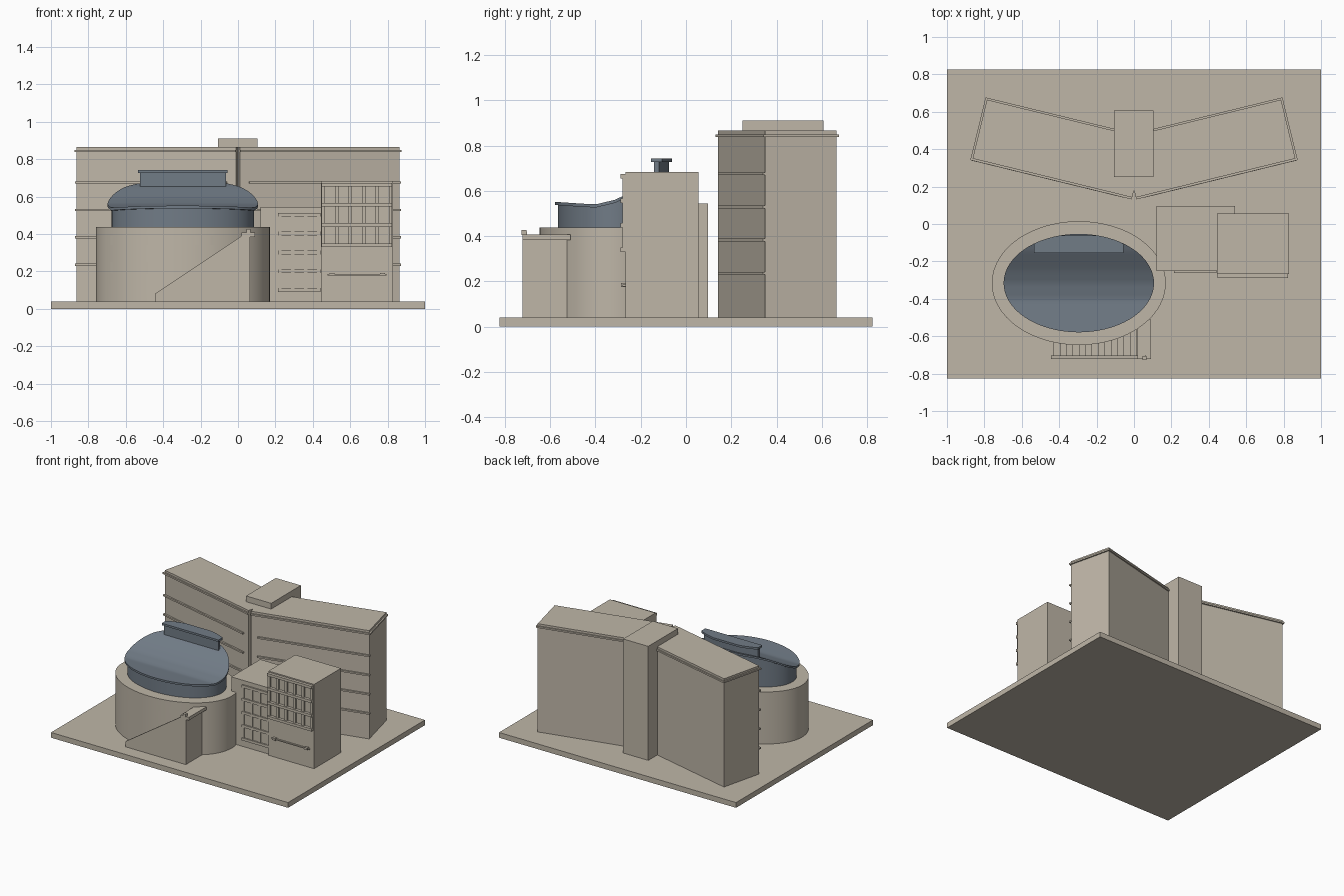
import bpy, bmesh, math
from mathutils import Matrix, Vector

if "Cube" in bpy.data.objects:
    bpy.data.objects.remove(bpy.data.objects["Cube"])


def material(name, rgb):
    m = bpy.data.materials.new(name)
    m.diffuse_color = (*rgb, 1)
    m.use_nodes = True
    m.node_tree.nodes["Principled BSDF"].inputs["Base Color"].default_value = m.diffuse_color
    return m


STONE = material("warm_stone", (0.52, 0.47, 0.39))
SLATE = material("slate_blue", (0.165, 0.2, 0.24))


def finish(name, bm, mat=STONE, smooth=False):
    bmesh.ops.recalc_face_normals(bm, faces=bm.faces)
    me = bpy.data.meshes.new(name)
    bm.to_mesh(me)
    bm.free()
    me.materials.append(mat)
    ob = bpy.data.objects.new(name, me)
    bpy.context.collection.objects.link(ob)
    if smooth:
        bpy.context.view_layer.objects.active = ob
        ob.select_set(True)
        bpy.ops.object.shade_smooth_by_angle(angle=math.radians(30))
        ob.select_set(False)
    return ob


def add_box(bm, x0, x1, y0, y1, z0, z1):
    m = Matrix.Translation(((x0 + x1) / 2, (y0 + y1) / 2, (z0 + z1) / 2)) @ \
        Matrix.Diagonal((x1 - x0, y1 - y0, z1 - z0, 1))
    bmesh.ops.create_cube(bm, size=1, matrix=m)


def boxes(name, dims, mat=STONE):
    bm = bmesh.new()
    for d in dims:
        add_box(bm, *d)
    return finish(name, bm, mat)


def push_in(bm, faces, move):
    """Recess a group of faces with the given vertex function."""
    ret = bmesh.ops.extrude_face_region(bm, geom=faces)
    for v in [g for g in ret["geom"] if isinstance(g, bmesh.types.BMVert)]:
        v.co = move(v.co)


def recessed_box(bm, dims, windows, depth):
    """Box whose front (-y) face has rectangular recesses (x0, x1, z0, z1)."""
    add_box(bm, *dims)
    cuts = {(0, v) for w in windows for v in w[:2]} | {(2, v) for w in windows for v in w[2:]}
    for axis, v in sorted(cuts):
        n = Vector((axis == 0, 0, axis == 2))
        bmesh.ops.bisect_plane(bm, geom=bm.verts[:] + bm.edges[:] + bm.faces[:],
                               plane_co=n * v, plane_no=n)
    bm.normal_update()
    for x0, x1, z0, z1 in windows:
        hit = []
        for f in bm.faces:
            c = f.calc_center_median()
            if abs(c.y - dims[2]) < 1e-4 and x0 < c.x < x1 and z0 < c.z < z1:
                hit.append(f)
        push_in(bm, hit, lambda co: co + Vector((0, depth, 0)))


# Ground slab
boxes("ground_slab", [(-1, 1, -0.825, 0.825, 0, 0.04)])

# Rear wings: one angled block with window strips, mirrored across x
FLOORS = [0.245, 0.392, 0.538, 0.685]
WING = Matrix.Translation((0.01, 0.142, 0)) @ Matrix.Rotation(math.radians(13.7), 4, "Z")


def mirrored_wing(name, bm):
    bm.transform(WING)
    ob = finish(name, bm)
    mod = ob.modifiers.new("mirror", "MIRROR")
    mod.use_mirror_merge = False


bm = bmesh.new()
recessed_box(bm, (0, 0.878, 0, 0.324, 0.04, 0.866),
             [(0.072, 0.805, z, z + 0.08) for z in FLOORS], 0.027)
mirrored_wing("rear_wing", bm)
bm = bmesh.new()
for z in FLOORS:
    add_box(bm, 0.05, 0.884, -0.012, 0.004, z - 0.015, z - 0.003)
mirrored_wing("floor_ledges", bm)
bm = bmesh.new()
add_box(bm, 0.0, 0.888, -0.011, 0.334, 0.838, 0.85)
mirrored_wing("roof_ledge", bm)

# Stair tower between the wings
boxes("rear_tower", [(-0.107, 0.105, 0.25, 0.608, 0.04, 0.91)])

# Oval hall with recessed window bands
CX, CY = -0.295, -0.316
RX, RY = 0.465, 0.331
WIN_ANGLES = [(214, 246.6), (255.7, 280.5), (288.5, 319.7)]
WIN_HEIGHTS = [(0.19, 0.25), (0.34, 0.39)]
angles = [i * 4 for i in range(53)]
for a, b in WIN_ANGLES:
    angles += [a + (b - a) * i / 8 for i in range(9)]
angles += [251, 284.5] + [324 + 4 * i for i in range(9)]
angles.sort()
levels = [0.04, 0.19, 0.25, 0.34, 0.39, 0.437]
bm = bmesh.new()
rings = [[bm.verts.new((CX + RX * math.cos(math.radians(a)), CY + RY * math.sin(math.radians(a)), z))
          for a in angles] for z in levels]
n = len(angles)
walls = {}
for k in range(len(levels) - 1):
    for i in range(n):
        j = (i + 1) % n
        walls[k, i] = bm.faces.new((rings[k][i], rings[k][j], rings[k + 1][j], rings[k + 1][i]))
bm.faces.new(rings[-1])
bm.faces.new(rings[0][::-1])
for a, b in WIN_ANGLES:
    for z0, z1 in WIN_HEIGHTS:
        k = levels.index(z0)
        hit = [walls[k, i] for i in range(n) if a - 0.01 <= angles[i] < b - 0.01]
        push_in(bm, hit, lambda co: Vector((CX + (co.x - CX) * 0.955, CY + (co.y - CY) * 0.955, co.z)))
finish("oval_hall", bm, STONE, True)

# Swooping roof: height depends on y only, outline is an ellipse
PROFILE = [(-0.6, 0.553), (-0.5, 0.546), (-0.4, 0.54), (-0.316, 0.56), (-0.25, 0.59),
           (-0.15, 0.65), (-0.1, 0.672), (-0.04, 0.682)]


def roof_z(y):
    for (y0, z0), (y1, z1) in zip(PROFILE, PROFILE[1:]):
        if y <= y1:
            return z0 + (z1 - z0) * (y - y0) / (y1 - y0)
    return PROFILE[-1][1]


def oval_sweep(name, rx, ry, top, bottom, mat, y_min=-9.0, y_max=9.0, half=9.0):
    """Solid with elliptical plan, optionally clipped, and heights given by y."""
    bm = bmesh.new()
    rows = []
    ys = [CY - ry * math.cos(0.03 + (math.pi - 0.06) * i / 40) for i in range(41)]
    ys = sorted({min(max(y, y_min), y_max) for y in ys})
    for y in ys:
        w = min(half, rx * math.sqrt(1 - ((y - CY) / ry) ** 2))
        rows.append([bm.verts.new((CX + s * w, y, f(y)))
                     for s, f in ((-1, top), (1, top), (1, bottom), (-1, bottom))])
    for a, b in zip(rows, rows[1:]):
        for i in range(4):
            j = (i + 1) % 4
            bm.faces.new((a[i], a[j], b[j], b[i]))
    bm.faces.new(rows[0])
    bm.faces.new(rows[-1][::-1])
    return finish(name, bm, mat, True)


oval_sweep("roof_drum", 0.38, 0.25, lambda y: roof_z(y) - 0.008, lambda y: 0.43, SLATE)
oval_sweep("curved_roof", 0.402, 0.263, roof_z, lambda y: roof_z(y) - 0.014, SLATE)
oval_sweep("skylight_body", 0.38, 0.245, lambda y: 0.73, lambda y: 0.64, SLATE, -0.142, -0.075, 0.23)
oval_sweep("skylight_lid", 0.402, 0.263, lambda y: 0.742, lambda y: 0.727, SLATE, -0.155, -0.062, 0.24)


def prism_y(name, pts, y0, y1):
    """Extrude an x-z outline along y."""
    bm = bmesh.new()
    a = [bm.verts.new((x, y0, z)) for x, z in pts]
    b = [bm.verts.new((x, y1, z)) for x, z in pts]
    bm.faces.new(a)
    bm.faces.new(b[::-1])
    for i in range(len(pts)):
        j = (i + 1) % len(pts)
        bm.faces.new((a[i], a[j], b[j], b[i]))
    finish(name, bm)


# Outside staircase with a sloping parapet
prism_y("stair_parapet", [(-0.445, 0.04), (0.065, 0.04), (0.065, 0.42), (-0.445, 0.08)], -0.722, -0.702)
steps = [(-0.43, 0.04)]
for i in range(14):
    x, z = -0.43 + i * 0.034, 0.04 + (i + 1) * 0.0235
    steps += [(x, z), (x + 0.034, z)]
steps += [(0.065, 0.369), (0.065, 0.04)]
prism_y("stair_steps", steps, -0.702, -0.545)
boxes("stair_landing", [(0.02, 0.09, -0.722, -0.51, 0.383, 0.407),
                        (0.02, 0.065, -0.702, -0.5, 0.04, 0.385),
                        (0.045, 0.068, -0.728, -0.705, 0.405, 0.428)])

# Two entrance blocks, right of the hall
bm = bmesh.new()
recessed_box(bm, (0.12, 0.54, -0.252, 0.097, 0.04, 0.545), [(0.215, 0.44, 0.095, 0.51)], 0.02)
finish("low_block", bm)
bm = bmesh.new()
recessed_box(bm, (0.445, 0.83, -0.268, 0.055, 0.04, 0.683),
             [(0.455, 0.815, 0.335, 0.672), (0.478, 0.795, 0.05, 0.18)], 0.02)
finish("tall_block", bm)


def window_grid(name, x0, x1, z0, z1, cols, rows, y, out):
    bars = []
    for i in range(cols + 1):
        x = x0 + (x1 - x0) * i / cols
        bars.append((x - 0.009, x + 0.009, y - out * 0.6, y + 0.022, z0, z1))
    for i in range(rows + 1):
        z = z0 + (z1 - z0) * i / rows
        bars.append((x0 - 0.009, x1 + 0.009, y - out, y + 0.022, z - 0.01, z + 0.01))
    boxes(name, bars)


window_grid("low_block_grid", 0.224, 0.432, 0.1, 0.503, 3, 4, -0.252, 0.01)
window_grid("tall_block_grid", 0.456, 0.815, 0.34, 0.664, 5, 3, -0.268, 0.022)

# Entrance canopy with end brackets
boxes("entrance_canopy", [(0.478, 0.795, -0.28, -0.262, 0.178, 0.186),
                          (0.49, 0.515, -0.287, -0.262, 0.176, 0.192),
                          (0.76, 0.785, -0.287, -0.262, 0.176, 0.192)])
